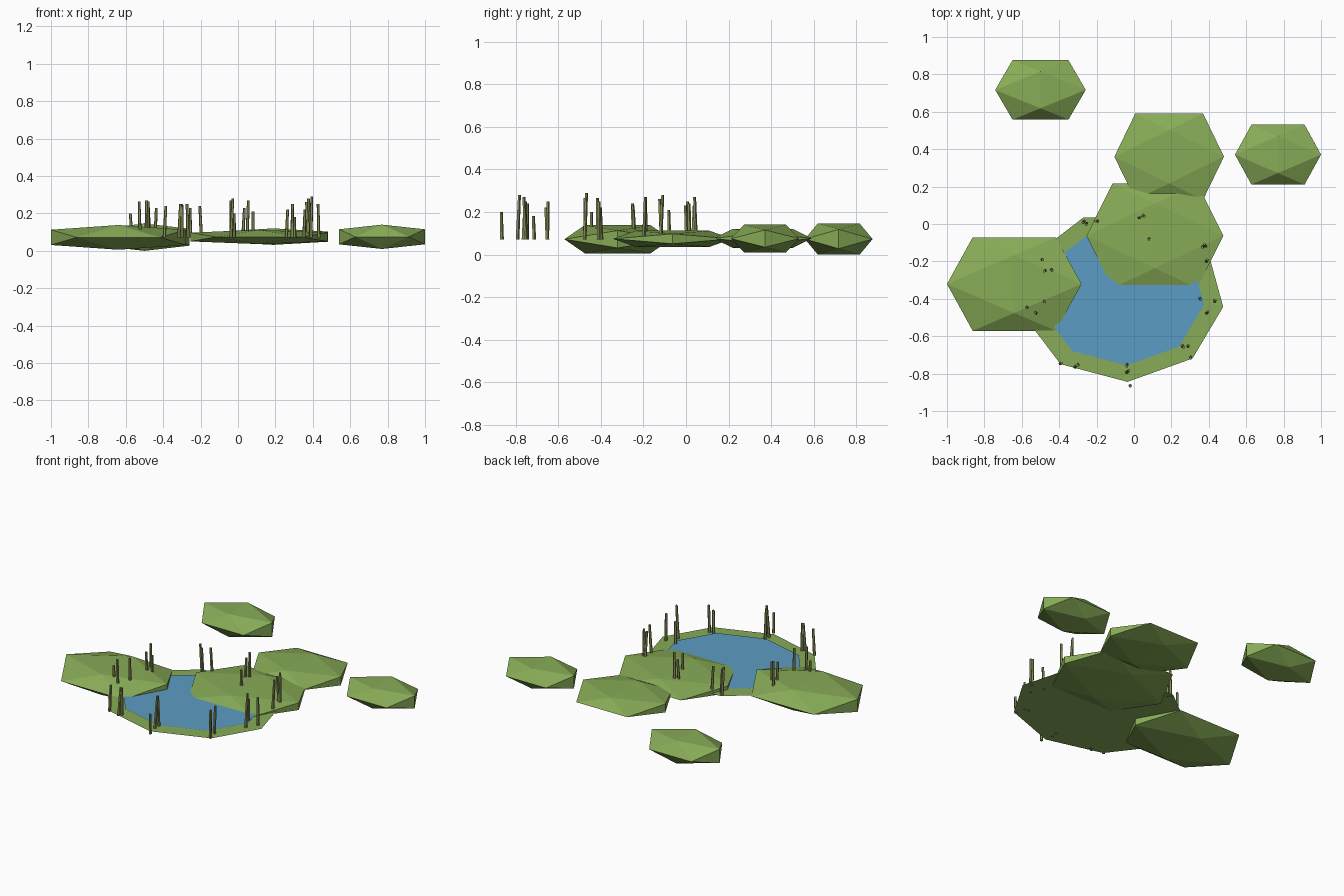
import bpy, bmesh, math, random
from mathutils import Vector

if "Cube" in bpy.data.objects:
    bpy.data.objects.remove(bpy.data.objects["Cube"])

random.seed(4)


def material(name, rgb):
    m = bpy.data.materials.new(name)
    m.diffuse_color = (*rgb, 1)
    m.use_nodes = True
    m.node_tree.nodes["Principled BSDF"].inputs["Base Color"].default_value = m.diffuse_color
    return m


GRASS = material("grass green", (0.245, 0.41, 0.095))
WATER = material("water blue", (0.108, 0.335, 0.55))
REED = material("reed olive", (0.23, 0.265, 0.09))


def finish(name, bm, mat):
    mesh = bpy.data.meshes.new(name)
    bm.to_mesh(mesh)
    bm.free()
    mesh.materials.append(mat)
    obj = bpy.data.objects.new(name, mesh)
    bpy.context.collection.objects.link(obj)
    return obj


# Grassy mounds: icosahedra with an edge on top, squashed flat
T = (1 + math.sqrt(5)) / 2


def mound(name, centre, half):
    bm = bmesh.new()
    for a in (-1, 1):
        for b in (-1, 1):
            for p in ((a / T, b, 0), (0, a / T, b), (b, 0, a / T)):
                bm.verts.new([c + v * h for c, v, h in zip(centre, p, half)])
    bmesh.ops.convex_hull(bm, input=bm.verts[:])
    bmesh.ops.recalc_face_normals(bm, faces=bm.faces[:])
    finish(name, bm, GRASS)


mound("left_mound", (-0.64, -0.321, 0.072), (0.36, 0.25, 0.066))
mound("bank_mound", (0.112, -0.063, 0.074), (0.366, 0.28, 0.038))
mound("back_mound", (0.188, 0.36, 0.076), (0.293, 0.231, 0.044))
mound("far_left_mound", (-0.5, 0.717, 0.073), (0.242, 0.159, 0.073))
mound("far_right_mound", (0.77, 0.371, 0.075), (0.23, 0.16, 0.065))

# Pond: thin irregular rim sheet with a smaller water sheet just above it
OUTLINE = [(0.477, -0.443), (0.313, -0.719), (-0.035, -0.844), (-0.393, -0.749),
           (-0.62, -0.45), (-0.55, -0.18), (-0.27, 0.035), (0.04, 0.037),
           (0.355, 0.0)]
CENTRE = Vector((-0.06, -0.383))


def sheet(name, scale, z, mat):
    bm = bmesh.new()
    pts = [CENTRE + (Vector(p) - CENTRE) * scale for p in reversed(OUTLINE)]
    bm.faces.new([bm.verts.new((p.x, p.y, z)) for p in pts])
    finish(name, bm, mat)


sheet("pond_rim", 1.0, 0.074, GRASS)
sheet("pond_water", 0.81, 0.08, WATER)

# Reeds: clumps of slim, slightly leaning stalks (x, y, top height)
REEDS = [
    (-0.27, 0.01, 0.25), (-0.255, 0.0, 0.23), (-0.2, 0.015, 0.24),
    (0.03, 0.035, 0.23), (0.052, 0.043, 0.27), (0.08, -0.08, 0.21),
    (0.37, -0.12, 0.26), (0.38, -0.115, 0.28), (0.39, -0.195, 0.27),
    (0.355, -0.4, 0.22), (0.43, -0.41, 0.25), (0.392, -0.472, 0.29),
    (0.262, -0.655, 0.22), (0.29, -0.65, 0.25), (0.303, -0.715, 0.18),
    (-0.038, -0.757, 0.27), (-0.033, -0.787, 0.28), (-0.02, -0.866, 0.2),
    (-0.39, -0.745, 0.24), (-0.312, -0.76, 0.25), (-0.3, -0.754, 0.25),
    (-0.49, -0.19, 0.27), (-0.476, -0.25, 0.24), (-0.44, -0.245, 0.23),
    (-0.572, -0.445, 0.2), (-0.526, -0.475, 0.265), (-0.48, -0.415, 0.265),
]
bm = bmesh.new()
for x, y, top in REEDS:
    h = top - 0.07
    made = bmesh.ops.create_cone(bm, cap_ends=True, segments=5, radius1=0.0095,
                                 radius2=0.0075, depth=h)["verts"]
    lean = [random.uniform(-0.06, 0.06) for _ in "xy"]
    for v in made:
        v.co.x += x + lean[0] * v.co.z
        v.co.y += y + lean[1] * v.co.z
        v.co.z += 0.07 + h / 2
finish("reeds", bm, REED)
